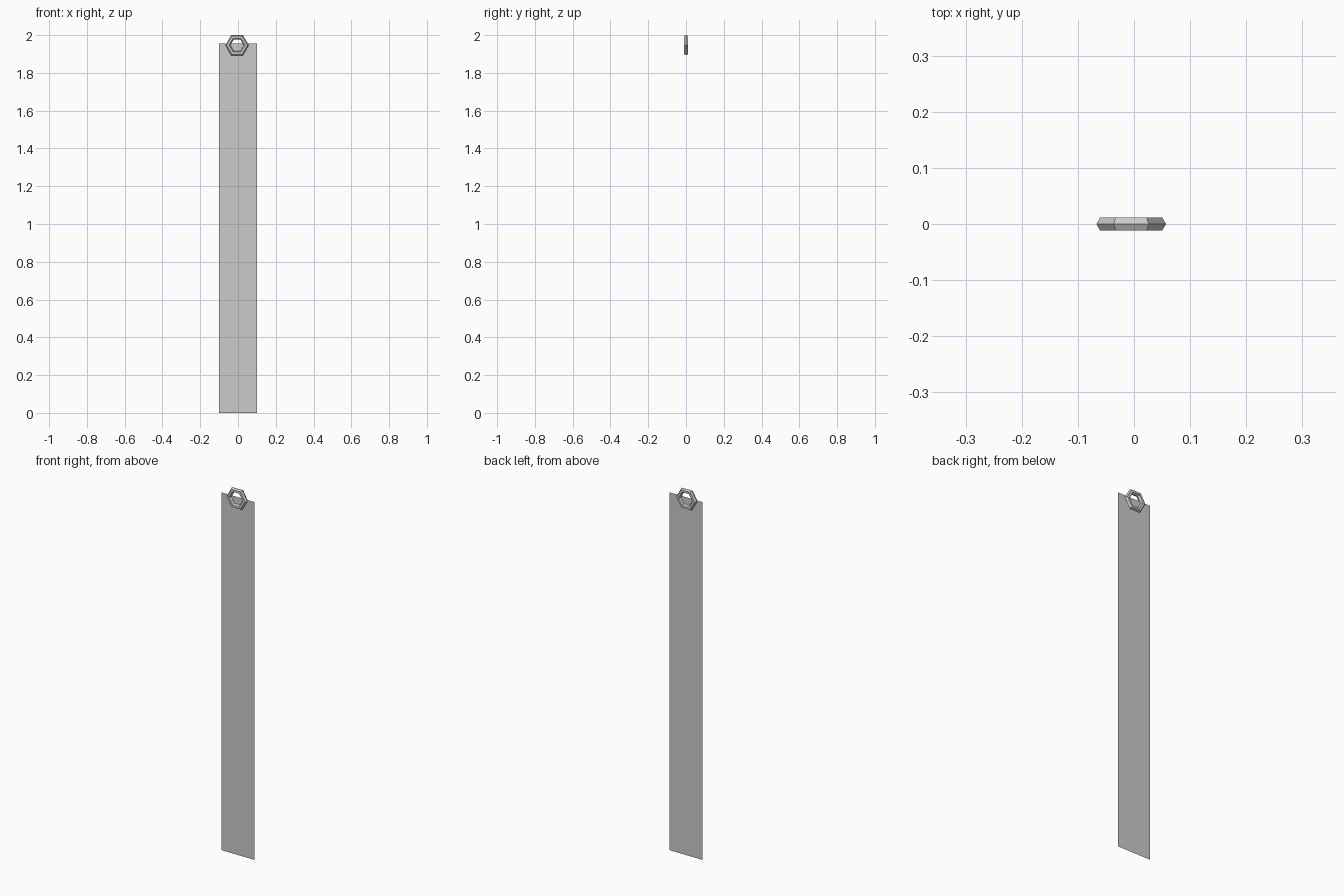
import bpy, bmesh
from math import cos, sin, tau

if "Cube" in bpy.data.objects:
    bpy.data.objects.remove(bpy.data.objects["Cube"])


def make_object(name, bm):
    mesh = bpy.data.meshes.new(name)
    bm.to_mesh(mesh)
    bm.free()
    obj = bpy.data.objects.new(name, mesh)
    bpy.context.collection.objects.link(obj)
    return obj


# Hanging strip: a single flat sheet facing the front
bm = bmesh.new()
corners = [(-0.1, 0), (0.1, 0), (0.1, 1.955), (-0.1, 1.955)]
bm.faces.new([bm.verts.new((x, 0, z)) for x, z in corners])
make_object("banner_strip", bm)

# Hanging ring: six-sided ring with a hexagonal cross-section
SIDES, MAJOR, MINOR = 6, 0.0485, 0.0135
CX, CZ = -0.005, 1.9465
bm = bmesh.new()
loops = []
for i in range(SIDES):
    a = tau * i / SIDES
    loop = []
    for j in range(SIDES):
        b = tau * j / SIDES
        r = MAJOR + MINOR * cos(b)
        loop.append(bm.verts.new((CX + r * cos(a), MINOR * sin(b), CZ + r * sin(a))))
    loops.append(loop)
for i in range(SIDES):
    p, q = loops[i], loops[(i + 1) % SIDES]
    for j in range(SIDES):
        k = (j + 1) % SIDES
        bm.faces.new((p[j], p[k], q[k], q[j]))
bmesh.ops.recalc_face_normals(bm, faces=bm.faces)
make_object("hanging_ring", bm)
